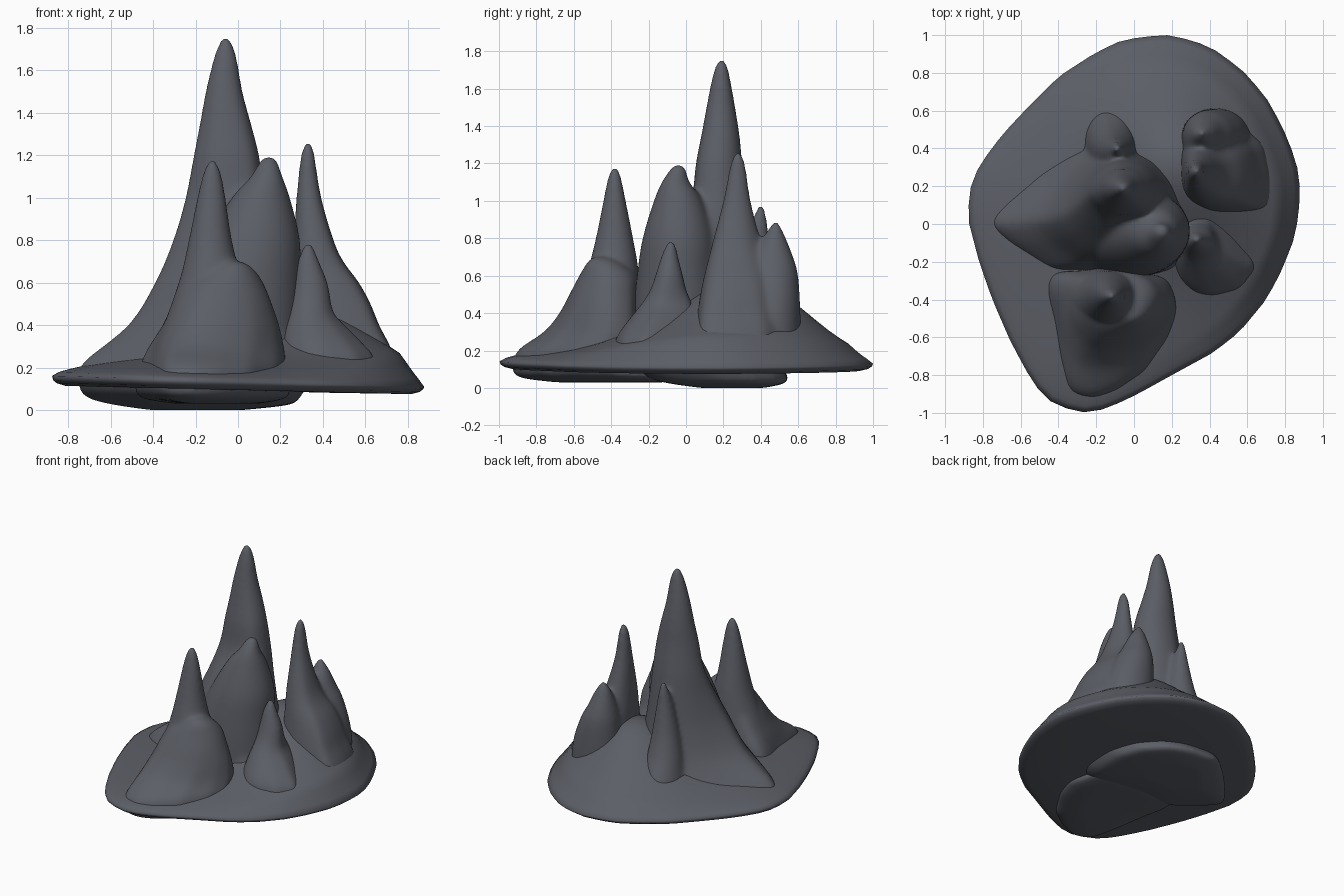
import bpy, bmesh, math
from mathutils import Vector

rock = bpy.data.materials.new("slate_grey")
rock.diffuse_color = (0.105, 0.112, 0.132, 1)
N = 64


def polar(outline, soften=0):
    """Radius of an outline at N angles, normalised to its bounding box."""
    xs, ys = [p[0] for p in outline], [p[1] for p in outline]
    cx, cy = (max(xs) + min(xs)) / 2, (max(ys) + min(ys)) / 2
    hx, hy = (max(xs) - min(xs)) / 2, (max(ys) - min(ys)) / 2
    pts = [Vector(((x - cx) / hx, (y - cy) / hy)) for x, y in outline]
    radii = []
    for i in range(N):
        a = math.tau * i / N
        d = Vector((math.cos(a), math.sin(a)))
        best = 0
        for p, q in zip(pts, pts[1:] + pts[:1]):
            e = q - p
            den = d.cross(e)
            if abs(den) < 1e-9:
                continue
            t, u = p.cross(e) / den, p.cross(d) / den
            if t > 0 and -1e-6 <= u <= 1 + 1e-6:
                best = max(best, t)
        radii.append(best or 1)
    for _ in range(soften):
        radii = [(radii[i - 1] + 2 * radii[i] + radii[(i + 1) % N]) / 4 for i in range(N)]
    return radii


def skin(bm, rings):
    """Skin a stack of vertex rings into a closed shell."""
    vs = [[bm.verts.new(p) for p in r] for r in rings]
    for a, b in zip(vs, vs[1:]):
        for i in range(N):
            j = (i + 1) % N
            bm.faces.new((a[i], a[j], b[j], b[i]))
    bm.faces.new(vs[0])
    bm.faces.new(vs[-1])


def smooth_levels(levels, steps=4):
    """Catmull-Rom curve through the levels."""
    out = []
    for i in range(len(levels) - 1):
        p0, p1, p2 = levels[max(i - 1, 0)], levels[i], levels[i + 1]
        p3 = levels[min(i + 2, len(levels) - 1)]
        for k in range(steps):
            t = k / steps
            out.append(tuple(b + t * (c - a) / 2 + t * t * (a - 2.5 * b + 2 * c - d / 2)
                             + t ** 3 * (1.5 * (b - c) + (d - a) / 2)
                             for a, b, c, d in zip(p0, p1, p2, p3)))
    return out + [levels[-1]]


def spire(bm, levels, outline=None):
    """Levels run top down: z, x min, x max, y min, y max."""
    shape = polar(outline, 1) if outline else [1] * N
    ztop, rings = levels[0][0], []
    for z, x0, x1, y0, y1 in smooth_levels(levels):
        w = max(0, min(1, (ztop - z) / (ztop - 0.25))) ** 1.3
        ring = []
        for i in range(N):
            a = math.tau * i / N
            r = 1 + (shape[i] - 1) * w
            ring.append(((x0 + x1) / 2 + (x1 - x0) / 2 * r * math.cos(a),
                         (y0 + y1) / 2 + (y1 - y0) / 2 * r * math.sin(a), z))
        rings.append(ring)
    skin(bm, rings)


def finish(bm, name, blend):
    bmesh.ops.recalc_face_normals(bm, faces=bm.faces)
    me = bpy.data.meshes.new(name)
    bm.to_mesh(me)
    bm.free()
    ob = bpy.data.objects.new(name, me)
    bpy.context.collection.objects.link(ob)
    me.materials.append(rock)
    for p in me.polygons:
        p.use_smooth = True
    if blend:  # fuse overlapping spires into one eroded mass
        m = ob.modifiers.new("fuse", 'REMESH')
        m.mode, m.voxel_size, m.use_smooth_shade = 'VOXEL', 0.012, True
        s = ob.modifiers.new("erode", 'SMOOTH')
        s.factor, s.iterations = 0.5, 25


def mountain(name, *parts):
    bm = bmesh.new()
    for part in parts:
        spire(bm, *part)
    finish(bm, name, True)


# island base: thin rounded plate with a mound towards the back right
edge = [(.18, 1), (.32, .97), (.45, .91), (.6, .79), (.72, .64), (.8, .48), (.86, .33), (.88, .18),
        (.87, .03), (.84, -.1), (.78, -.25), (.7, -.4), (.56, -.57), (.42, -.68), (.2, -.8),
        (.02, -.9), (-.15, -.98), (-.29, -1), (-.43, -.95), (-.53, -.85), (-.65, -.63),
        (-.75, -.4), (-.82, -.2), (-.88, .03), (-.87, .18), (-.82, .31), (-.7, .47),
        (-.57, .61), (-.4, .78), (-.23, .89), (-.1, .96), (.03, .99)]
radii = polar(edge)


def bump(x, y, cx, cy, sx, sy):
    return math.exp(-((x - cx) / sx) ** 2 / 2 - ((y - cy) / sy) ** 2 / 2)


def plate_ring(s, height):
    ring = []
    for i in range(N):
        a = math.tau * i / N
        x, y = .88 * s * radii[i] * math.cos(a), s * radii[i] * math.sin(a)
        ring.append((x, y, height(x, y)))
    return ring


rings = []
for k in range(31):
    s = 0.01 + 0.99 * k / 30
    fade = min(1, (1 - s) * 8)
    rings.append(plate_ring(s, lambda x, y: .135 - .03 * x + .16 * (1 - s) ** .65 + fade * (
        .28 * bump(x, y, .2, .38, .28, .28) + .12 * bump(x, y, .5, .05, .35, .33))))
for s, z in ((.995, .12), (.975, .106), (.93, .095), (.5, .092), (.01, .092)):
    rings.append(plate_ring(s, lambda x, y: z - .024 * x))
bm = bmesh.new()
skin(bm, rings)
finish(bm, "island_base", False)

# central mountain: tall peak, lower front peak, small back peak
mountain("central_mountain",
    ([(1.76, -.07, -.05, .18, .2), (1.73, -.09, -.027, .16, .22), (1.65, -.118, -.003, .137, .238),
      (1.5, -.154, .022, .108, .264), (1.35, -.182, .062, .08, .287), (1.2, -.212, .1, .05, .302),
      (1, -.252, .13, .02, .33), (.8, -.312, .17, -.08, .35), (.6, -.4, .22, -.18, .37),
      (.4, -.53, .27, -.24, .4), (.22, -.75, .3, -.28, .42), (.12, -.77, .32, -.29, .5),
      (.06, -.73, .29, -.23, .55), (.025, -.6, .24, -.1, .53), (0, -.42, .02, .08, .42)],
     [(-.74, -.01), (-.65, -.1), (-.5, -.2), (-.43, -.25), (-.2, -.25), (.05, -.27), (.2, -.28),
      (.28, -.2), (.3, -.07), (.3, .05), (.24, .2), (.1, .33), (-.05, .38), (-.3, .39),
      (-.5, .24), (-.67, .08)]),
    ([(1.195, .13, .165, -.06, -.02), (1.17, .1, .187, -.085, .0), (1.1, .06, .21, -.131, .02),
      (1, -.03, .245, -.172, .09), (.8, -.15, .292, -.232, .16), (.6, -.24, .295, -.262, .18),
      (.4, -.3, .297, -.28, .2), (.1, -.33, .3, -.285, .2)],),
    ([(.98, -.105, -.075, .385, .415), (.92, -.122, -.058, .362, .43), (.8, -.15, -.035, .32, .446),
      (.6, -.195, -.005, .29, .48), (.45, -.23, .012, .27, .53), (.35, -.25, .02, .25, .58),
      (.27, -.265, .025, .23, .615), (.12, -.265, .025, .23, .615)],))

# front mountain: spire rising from a wide shoulder
mountain("front_mountain",
    ([(1.18, -.135, -.105, -.395, -.365), (1.15, -.152, -.09, -.41, -.352), (1.1, -.17, -.075, -.424, -.34),
      (1, -.193, -.057, -.443, -.321), (.8, -.233, -.028, -.483, -.282), (.6, -.28, .02, -.53, -.25),
      (.25, -.4, .1, -.6, -.23), (.12, -.4, .1, -.6, -.23)],),
    ([(.7, -.05, .02, -.5, -.42), (.67, -.12, .07, -.53, -.35), (.6, -.25, .122, -.573, -.26),
      (.5, -.32, .167, -.628, -.245), (.4, -.373, .203, -.683, -.24), (.3, -.43, .225, -.765, -.235),
      (.2, -.465, .235, -.905, -.23), (.1, -.49, .255, -.935, -.12), (.055, -.45, .23, -.89, -.04),
      (.03, -.3, .1, -.7, -.1)],
     [(-.46, -.23), (-.1, -.21), (.19, -.27), (.235, -.45), (.18, -.6), (.05, -.78), (-.1, -.88),
      (-.22, -.92), (-.34, -.89), (-.39, -.72), (-.43, -.5), (-.47, -.35)]))

# small right mountain
mountain("small_right_mountain",
    ([(.79, .315, .345, -.095, -.065), (.75, .297, .365, -.115, -.05), (.7, .28, .384, -.135, -.04),
      (.6, .26, .425, -.165, -.015), (.52, .246, .44, -.195, .004), (.45, .23, .46, -.24, .034),
      (.38, .21, .53, -.295, .045), (.31, .198, .6, -.35, .05), (.25, .19, .65, -.38, .055),
      (.13, .19, .68, -.4, .055)],
     [(.2, -.2), (.25, -.3), (.33, -.36), (.42, -.37), (.55, -.33), (.64, -.22), (.58, -.08), (.52, .04),
      (.42, .05), (.33, .03), (.25, -.05)]))

# back right mountain: twin peaks
mountain("back_right_mountain",
    ([(1.262, .315, .345, .265, .295), (1.235, .304, .356, .25, .305), (1.18, .292, .365, .232, .321),
      (1, .275, .394, .198, .348), (.8, .262, .453, .147, .4), (.7, .257, .5, .122, .44),
      (.6, .252, .575, .097, .5), (.5, .248, .63, .077, .54), (.4, .243, .67, .062, .575),
      (.3, .24, .72, .055, .61), (.2, .24, .75, .055, .61), (.13, .24, .76, .055, .61)],
     [(.25, .2), (.3, .12), (.45, .07), (.6, .07), (.73, .09), (.745, .14), (.74, .27), (.7, .43), (.6, .52),
      (.52, .6), (.4, .62), (.3, .57), (.25, .45)]),
    ([(.89, .345, .375, .465, .495), (.85, .32, .4, .44, .513), (.8, .302, .43, .41, .535),
      (.7, .275, .475, .36, .574), (.6, .257, .53, .33, .6), (.4, .248, .6, .3, .612),
      (.13, .25, .63, .27, .615)],))
